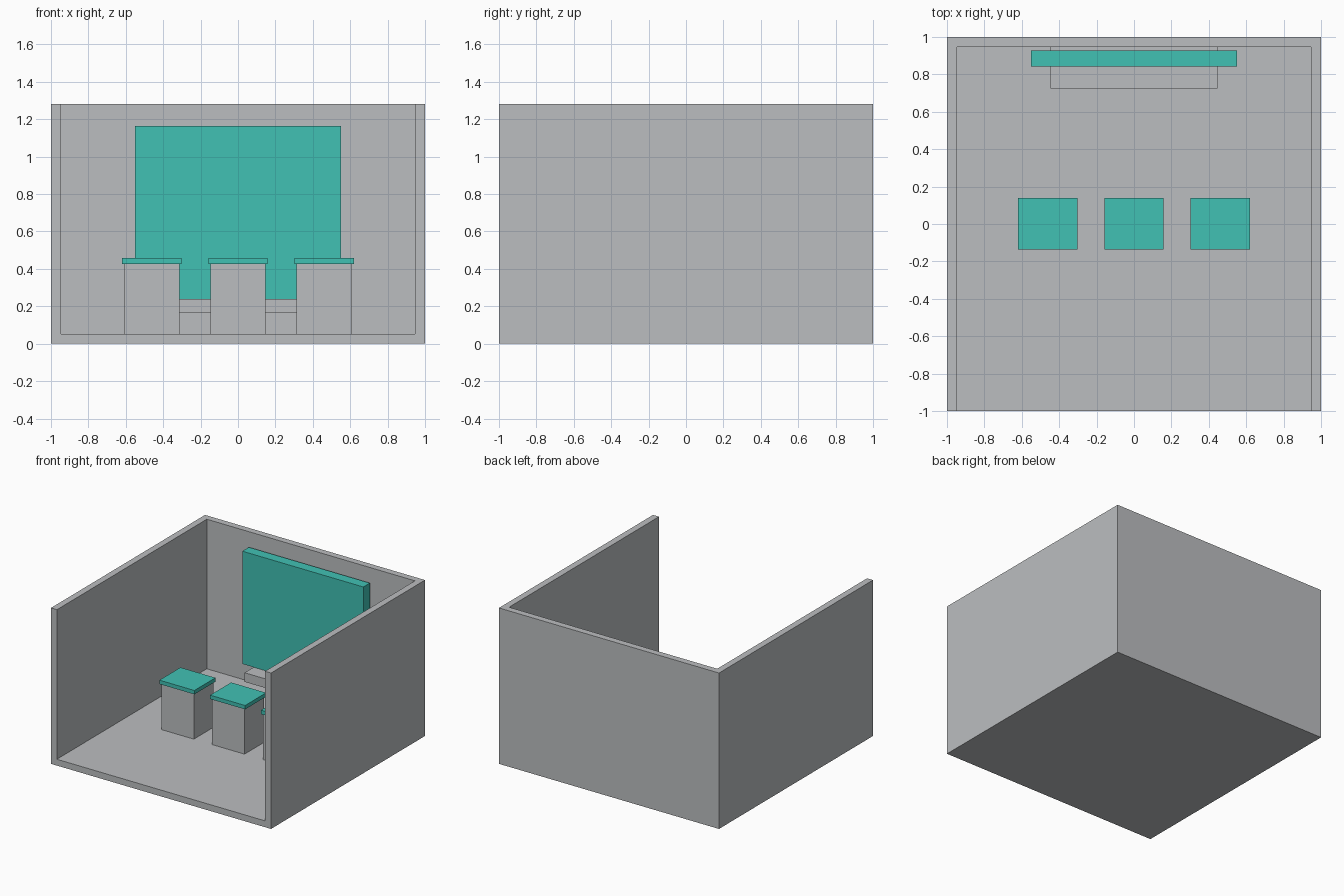
import bpy

if "Cube" in bpy.data.objects:
    bpy.data.objects.remove(bpy.data.objects["Cube"])


def make_material(name, rgb):
    mat = bpy.data.materials.new(name)
    mat.diffuse_color = (*rgb, 1.0)
    mat.use_nodes = True
    mat.node_tree.nodes["Principled BSDF"].inputs["Base Color"].default_value = mat.diffuse_color
    return mat


GREY = make_material("light grey", (0.50, 0.515, 0.527))
TEAL = make_material("teal", (0.053, 0.533, 0.456))


def box(name, low, high, mat):
    """Box spanning two opposite corners."""
    centre = [(a + b) / 2 for a, b in zip(low, high)]
    bpy.ops.mesh.primitive_cube_add(size=1, location=centre)
    obj = bpy.context.object
    obj.name = name
    obj.scale = [b - a for a, b in zip(low, high)]
    bpy.ops.object.transform_apply(location=False, rotation=False, scale=True)
    obj.data.materials.append(mat)
    return obj


WALL = 0.054      # wall thickness
FLOOR = 0.052     # floor thickness
HEIGHT = 1.281
INNER = 1 - WALL

# Room shell: U-shaped outline with floor, open at the front and top
outline = [(-1, -1), (-INNER, -1), (-INNER, INNER), (INNER, INNER),
           (INNER, -1), (1, -1), (1, 1), (-1, 1)]
n = len(outline)
verts = [(x, y, z) for z in (0, FLOOR, HEIGHT) for x, y in outline]
faces = [(0, 7, 6, 5)]                                   # underside
faces += [(n + 1, n + 4, n + 3, n + 2)]                  # floor surface
faces += [(0, 5, n + 5, n + 4, n + 1, n)]                # floor front edge
faces += [(i, (i + 1) % n, n + (i + 1) % n, n + i) for i in (5, 6, 7)]
faces += [(n + i, n + (i + 1) % n, 2 * n + (i + 1) % n, 2 * n + i)
          for i in range(n)]                             # wall sides
a = 2 * n
faces += [(a, a + 1, a + 2, a + 7), (a + 2, a + 3, a + 6, a + 7),
          (a + 3, a + 4, a + 5, a + 6)]                  # wall tops
mesh = bpy.data.meshes.new("room_shell")
# the two underside corners of the opening are not needed
used = sorted({i for f in faces for i in f})
remap = {old: new for new, old in enumerate(used)}
mesh.from_pydata([verts[i] for i in used], [],
                 [[remap[i] for i in f] for f in faces])
mesh.materials.append(GREY)
room = bpy.data.objects.new("room_shell", mesh)
bpy.context.collection.objects.link(room)

# Display board and the shelf below it on the back wall
box("display_board", (-0.55, 0.842, 0.238), (0.55, 0.927, 1.164), TEAL)
box("wall_shelf", (-0.447, 0.724, 0.163), (0.447, INNER, 0.238), GREY)

# Row of three pedestals with overhanging tops
for i, x in enumerate((-0.461, 0, 0.461), 1):
    box(f"pedestal_{i}", (x - 0.147, -0.125, FLOOR), (x + 0.147, 0.128, 0.427), GREY)
    box(f"pedestal_top_{i}", (x - 0.159, -0.135, 0.427), (x + 0.159, 0.138, 0.459), TEAL)
